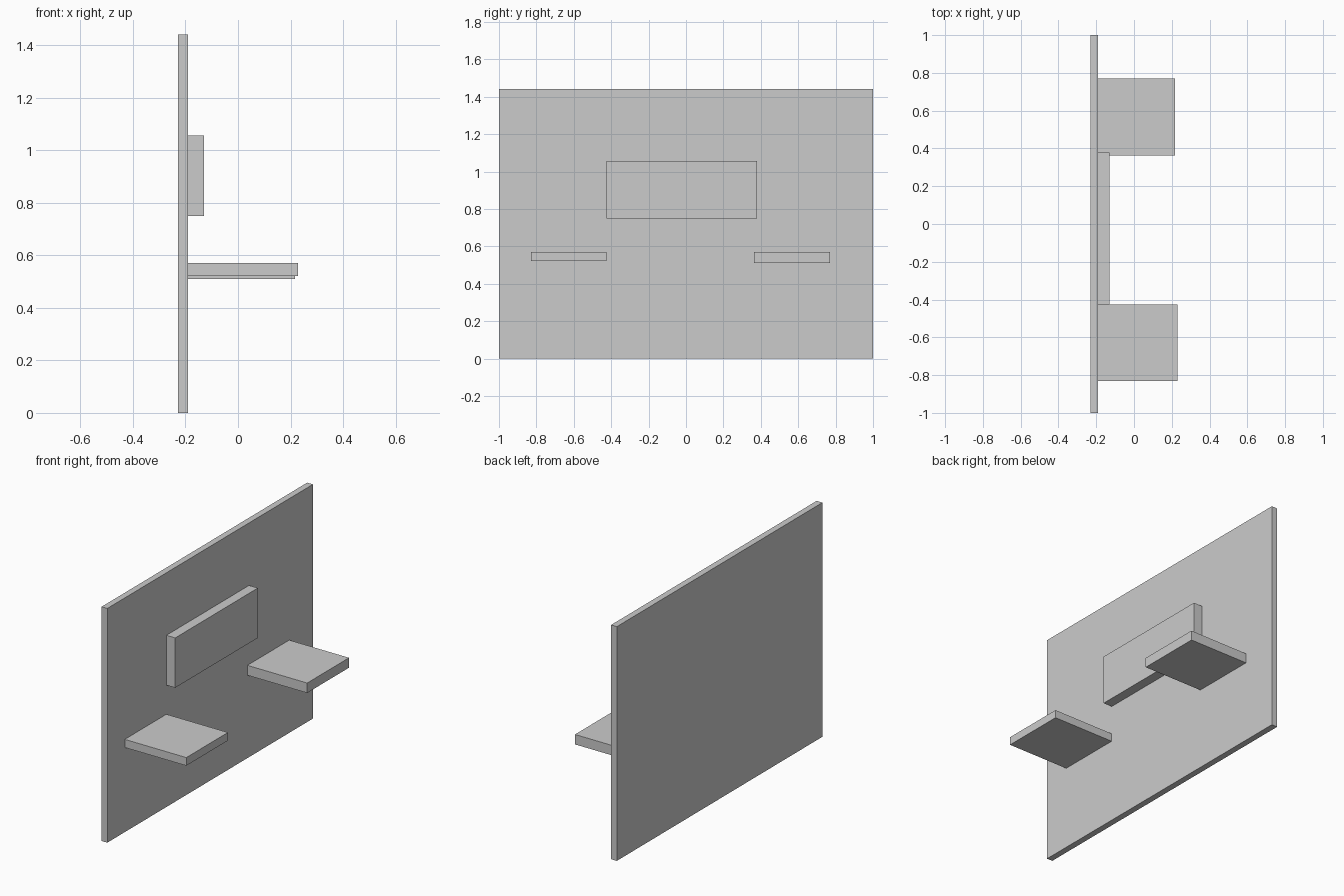
import bpy

if "Cube" in bpy.data.objects:
    bpy.data.objects.remove(bpy.data.objects["Cube"])


def box(name, x, y, z):
    """Add a box spanning the given (min, max) ranges."""
    bpy.ops.mesh.primitive_cube_add(size=1, location=[(a + b) / 2 for a, b in (x, y, z)])
    ob = bpy.context.object
    ob.name = ob.data.name = name
    ob.scale = [b - a for a, b in (x, y, z)]
    bpy.ops.object.transform_apply(location=False, rotation=False, scale=True)
    return ob


BACK, FACE = -0.229, -0.19  # rear and front planes of the upright panel

# Tall headboard panel
box("back_panel", (BACK, FACE), (-1, 1), (0, 1.442))

# Padded rest mounted on the panel
box("back_cushion", (FACE, -0.13), (-0.425, 0.379), (0.75, 1.057))

# Floating side shelves, slightly different in size
box("left_shelf", (FACE, 0.229), (-0.83, -0.425), (0.521, 0.571))
box("right_shelf", (FACE, 0.217), (0.363, 0.77), (0.51, 0.571))
